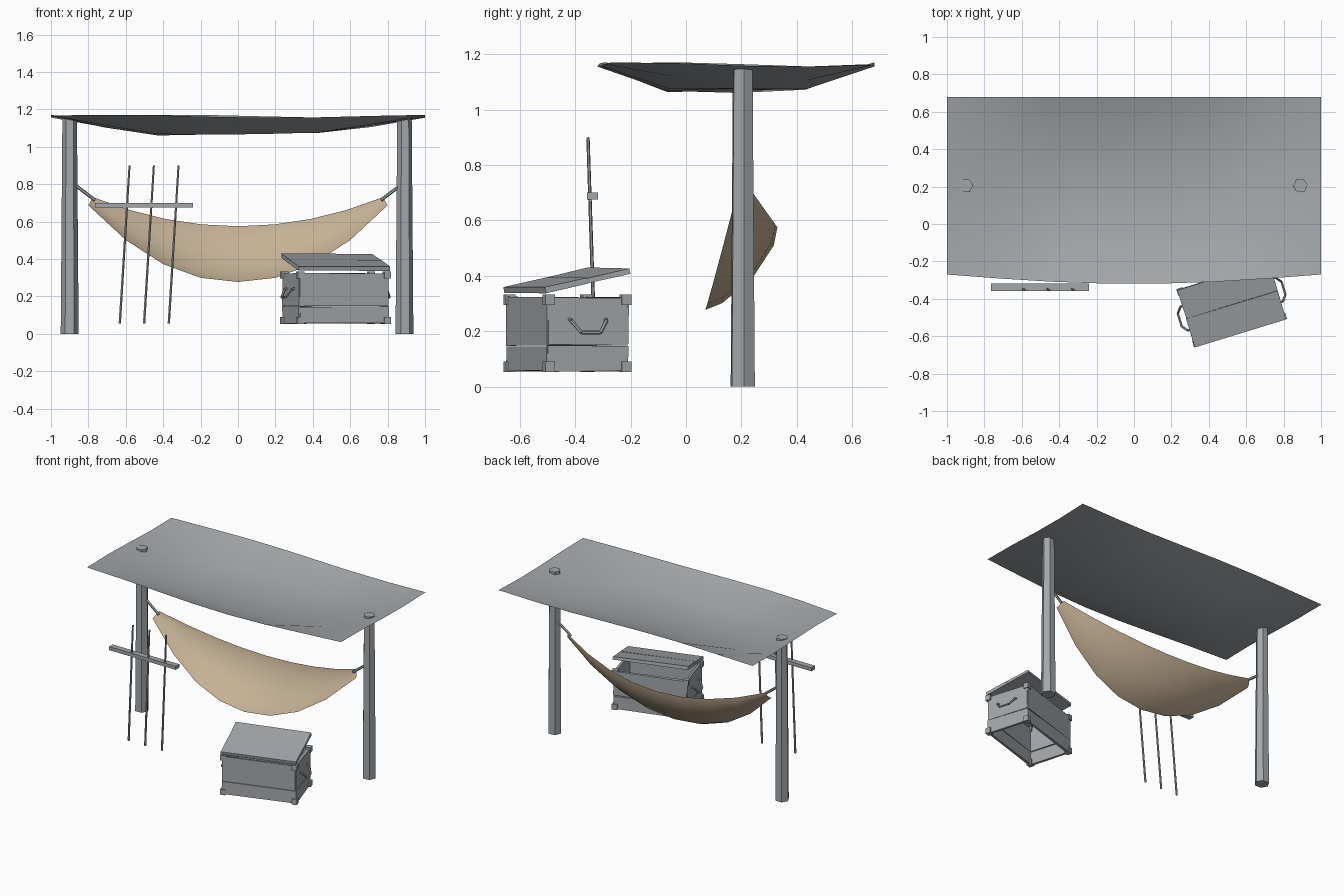
import bpy, bmesh, math, random
from mathutils import Vector, Matrix

if "Cube" in bpy.data.objects:
    bpy.data.objects.remove(bpy.data.objects["Cube"])

random.seed(4)

def material(name, rgb):
    m = bpy.data.materials.new(name)
    m.diffuse_color = (*rgb, 1)
    m.use_nodes = True
    m.node_tree.nodes["Principled BSDF"].inputs["Base Color"].default_value = m.diffuse_color
    return m

GREY = material("weathered_grey", (0.37, 0.39, 0.41))
TAN = material("tan_cloth", (0.56, 0.44, 0.30))

def finish(name, bm, mat, smooth=False):
    me = bpy.data.meshes.new(name)
    bm.to_mesh(me)
    bm.free()
    me.materials.append(mat)
    for p in me.polygons:
        p.use_smooth = smooth
    ob = bpy.data.objects.new(name, me)
    bpy.context.collection.objects.link(ob)
    return ob

def rod(bm, a, b, r1, r2, sides=6, turn=0.0):
    """Tapered prism from a to b."""
    a, b = Vector(a), Vector(b)
    d = b - a
    rot = d.to_track_quat('Z', 'Y').to_matrix().to_4x4()
    mat = Matrix.Translation((a + b) / 2) @ rot @ Matrix.Rotation(turn, 4, 'Z')
    bmesh.ops.create_cone(bm, cap_ends=True, segments=sides, radius1=r1,
                          radius2=r2, depth=d.length, matrix=mat)

def box(bm, lo, hi, matrix=Matrix(), jitter=0.0):
    lo, hi = Vector(lo), Vector(hi)
    vs = bmesh.ops.create_cube(bm, size=1)["verts"]
    for v in vs:
        v.co = Vector([lo[i] + (v.co[i] + 0.5) * (hi[i] - lo[i]) for i in range(3)])
        v.co += Vector([random.uniform(-jitter, jitter) for _ in range(3)])
        v.co = matrix @ v.co

def sheet(name, nu, nv, fn, mat):
    """Smooth single-layer cloth from a grid function of u, v in 0..1."""
    bm = bmesh.new()
    g = [[bm.verts.new(fn(i / nu, j / nv)) for j in range(nv + 1)] for i in range(nu + 1)]
    for i in range(nu):
        for j in range(nv):
            bm.faces.new((g[i][j], g[i + 1][j], g[i + 1][j + 1], g[i][j + 1]))
    return finish(name, bm, mat, True)

# Two hexagonal posts
for name, x, turn in (("left_post", -0.9, 0.5236), ("right_post", 0.89, 0.62)):
    bm = bmesh.new()
    rod(bm, (x, 0.205, 0), (x, 0.205, 1.155), 0.048, 0.039, 6, turn)
    finish(name, bm, GREY)

# Sagging canopy
def canopy(u, v):
    front = -0.27 - 0.05 * math.sin(math.pi * u)
    su = min(1, 1.3 * math.sin(math.pi * u))
    sv = min(1, 1.35 * math.sin(math.pi * v))
    z = 1.163 + 0.008 * math.sin(7 * u + 5 * v + 0.5) - 0.095 * su * sv
    return (-1 + 2 * u, front + (0.68 - front) * v, z)
sheet("canopy", 7, 4, canopy, GREY)

# Hammock, hanging open towards the front
SECTION = [(0, 0), (0.23, 0.08), (0.65, 0.38), (0.95, 0.78), (1, 1)]
def hammock(u, v):
    t = abs(2 * u - 1)
    sy, sz = SECTION[round(v * 4)]
    w = 0.15 + 0.85 * (1 - t * t)
    low = 0.277 + 0.41 * t ** 2.1
    high = 0.575 + 0.155 * t ** 2
    x = (2 * u - 1) * (0.8 - 0.025 * sz)
    return (x, 0.2 + (sy - 0.5) * 0.26 * w, low + (high - low) * sz)
sheet("hammock", 8, 4, hammock, TAN)

# Hammock ropes
bm = bmesh.new()
for s in (-1, 1):
    rod(bm, (s * 0.765, 0.2, 0.715), (s * 0.87, 0.205, 0.795), 0.009, 0.009, 6)
finish("hammock_ropes", bm, GREY)

# Rack bar with three slanted rods
bm = bmesh.new()
box(bm, (-0.765, -0.358, 0.675), (-0.24, -0.318, 0.70))
finish("rack_bar", bm, GREY)
bm = bmesh.new()
for x in (-0.632, -0.502, -0.37):
    rod(bm, (x, -0.327, 0.055), (x + 0.052, -0.354, 0.9), 0.007, 0.006, 6)
finish("rack_rods", bm, GREY)

# Crate, built in its own frame and turned
M = Matrix.Translation((0.522, -0.428, 0)) @ Matrix.Rotation(math.radians(17), 4, 'Z')
L, W = 0.252, 0.155     # half length and half depth

# Plank walls, open underneath
bm = bmesh.new()
for z0, z1 in ((0.056, 0.146), (0.15, 0.322)):
    for s in (-1, 1):
        y0, y1 = sorted((s * (W - 0.018), s * W))
        box(bm, (-L + 0.005, y0, z0), (L - 0.005, y1, z1), M, 0.003)
        x0, x1 = sorted((s * (L - 0.018), s * L))
        box(bm, (x0, -W + 0.005, z0), (x1, W - 0.005, z1), M, 0.003)
finish("crate_walls", bm, GREY)

# Corner blocks
bm = bmesh.new()
for sx in (-1, 1):
    for sy in (-1, 1):
        for z0, z1 in ((0.052, 0.09), (0.295, 0.332)):
            x, y = sx * (L - 0.01), sy * (W - 0.01)
            box(bm, (x - 0.018, y - 0.018, z0), (x + 0.018, y + 0.018, z1), M)
finish("crate_corner_blocks", bm, GREY)

# Tilted lid of two boards
bm = bmesh.new()
tilt = M @ Matrix.Translation((0, -W, 0.337)) @ Matrix.Rotation(math.radians(12.5), 4, 'X')
box(bm, (-L - 0.003, -0.005, 0), (L + 0.003, 0.158, 0.022), tilt, 0.002)
box(bm, (-L - 0.003, 0.16, 0), (L + 0.003, 0.322, 0.022), tilt, 0.002)
finish("crate_lid", bm, GREY)

# Bent side handles
bm = bmesh.new()
for s in (-1, 1):
    path = [(L - 0.005, -0.068, 0.243), (L + 0.014, -0.066, 0.238), (L + 0.038, -0.036, 0.195),
            (L + 0.038, 0.036, 0.195), (L + 0.014, 0.066, 0.238), (L - 0.005, 0.068, 0.243)]
    pts = [M @ Vector((s * x, y, z)) for x, y, z in path]
    for a, b in zip(pts, pts[1:]):
        rod(bm, a, b, 0.007, 0.007, 6)
finish("crate_handles", bm, GREY)
